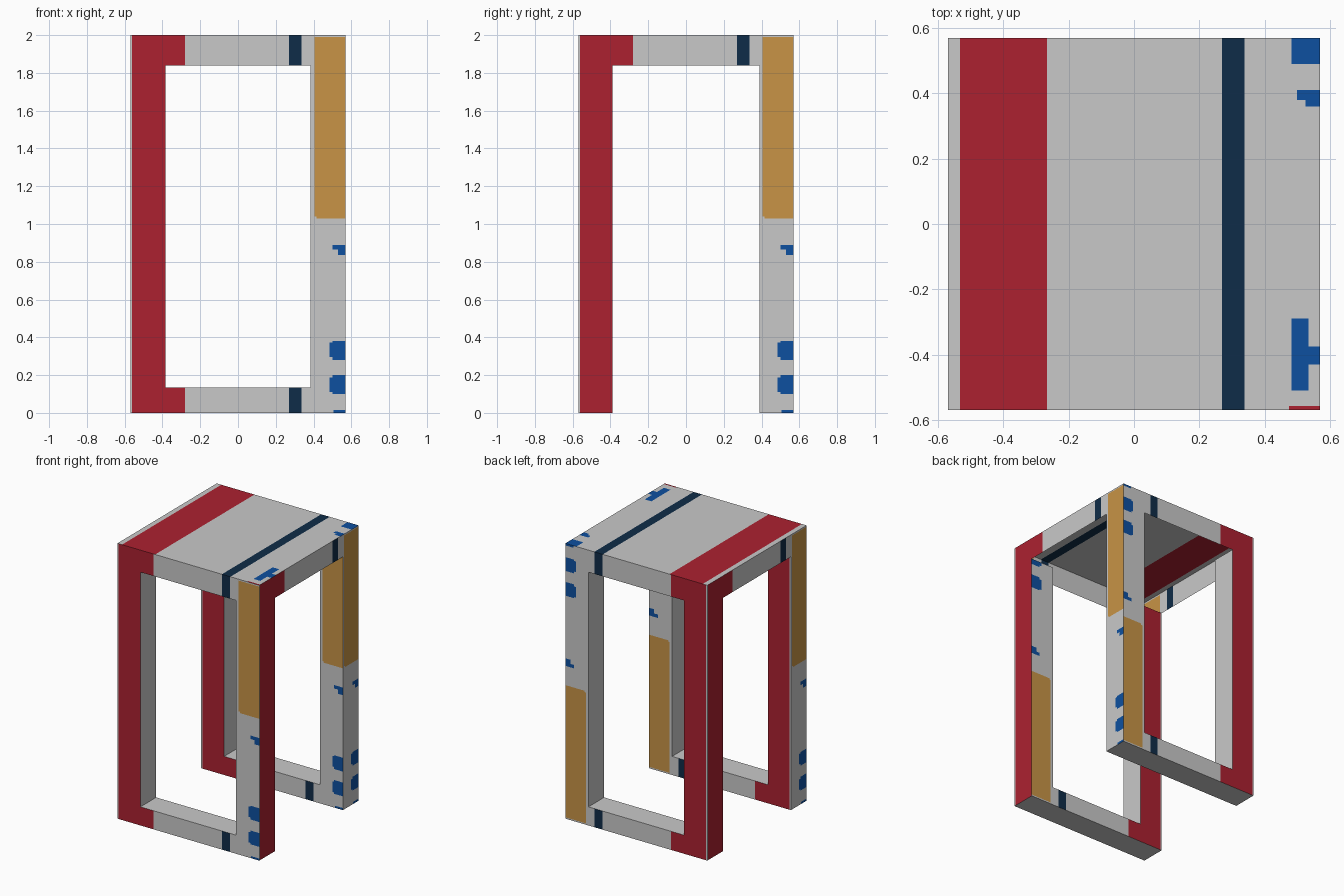
import bpy
from mathutils import Vector

if "Cube" in bpy.data.objects:
    bpy.data.objects.remove(bpy.data.objects["Cube"])

W, D, H = 0.57, 0.39, 2.0          # half width, inner leg depth, height
HX, RUN, RAIL = 0.385, 0.135, 1.84  # opening half width, runner top, rail bottom


def srgb(*c):
    return tuple((v / 255 / 12.92) if v < 10 else ((v / 255 + 0.055) / 1.055) ** 2.4 for v in c) + (1.0,)


COLORS = {
    "light_grey": srgb(201, 201, 201),
    "red": srgb(172, 33, 48),
    "navy": srgb(15, 44, 72),
    "ochre": srgb(200, 148, 70),
    "blue": srgb(13, 80, 160),
}
NAMES = list(COLORS)
MATS = []
for name, col in COLORS.items():
    m = bpy.data.materials.new(name)
    m.diffuse_color = col
    m.use_nodes = True
    m.node_tree.nodes["Principled BSDF"].inputs["Base Color"].default_value = m.diffuse_color
    MATS.append(m)
GREY, RED, NAVY, OCHRE, BLUE = range(5)

# Painted areas as (u0, u1, v0, v1, colour)
SIDE_PAINT = [
    (-0.56, -0.28, 0, 2, RED),
    (0.27, 0.335, 0, 2, NAVY),
    (0.405, W, 1.04, 1.99, OCHRE), (0.415, W, 1.03, 1.04, OCHRE),
    (0.50, W, 0.28, 0.38, BLUE), (0.485, 0.50, 0.295, 0.372, BLUE),
    (0.50, W, 0.10, 0.20, BLUE), (0.485, 0.50, 0.11, 0.187, BLUE),
    (0.50, W, 0.865, 0.89, BLUE), (0.53, W, 0.835, 0.865, BLUE),
    (0.505, W, 0, 0.015, BLUE),
]
TOP_PAINT = [
    (-0.533, -0.267, -W, W, RED),
    (0.27, 0.338, -W, W, NAVY),
    (0.482, W, 0.49, W, BLUE),
    (0.50, W, 0.38, 0.41, BLUE), (0.525, W, 0.36, 0.38, BLUE),
    (0.482, 0.535, -0.51, -0.29, BLUE), (0.535, W, -0.43, -0.375, BLUE),
    (0.475, W, -W, -0.558, RED),
]


def panel(name, u, v, place, normal, paint=(), hole=None):
    """Flat sheet over u, v cut along the paint edges, with an optional opening."""
    rects = list(paint) + ([hole + (0,)] if hole else [])
    us = sorted({x for r in rects for x in r[:2] if u[0] < x < u[1]} | set(u))
    vs = sorted({x for r in rects for x in r[2:4] if v[0] < x < v[1]} | set(v))
    verts, index, faces, cols = [], {}, [], []

    def vert(a, b):
        if (a, b) not in index:
            index[a, b] = len(verts)
            verts.append(Vector(place(a, b)))
        return index[a, b]

    for a0, a1 in zip(us, us[1:]):
        for b0, b1 in zip(vs, vs[1:]):
            ca, cb = (a0 + a1) / 2, (b0 + b1) / 2
            inside = lambda r: r[0] < ca < r[1] and r[2] < cb < r[3]
            if hole and inside(hole):
                continue
            f = [vert(a0, b0), vert(a1, b0), vert(a1, b1), vert(a0, b1)]
            p = [verts[i] for i in f]
            if (p[1] - p[0]).cross(p[2] - p[0]).dot(Vector(normal)) < 0:
                f.reverse()
            faces.append(f)
            hits = [r[4] for r in paint if inside(r)]
            cols.append(hits[-1] if hits else GREY)
    me = bpy.data.meshes.new(name)
    me.from_pydata(verts, [], faces)
    for m in MATS:
        me.materials.append(m)
    for poly, c in zip(me.polygons, cols):
        poly.material_index = c
    me.update()
    ob = bpy.data.objects.new(name, me)
    bpy.context.collection.objects.link(ob)
    return ob


FULL, TALL = (-W, W), (0, H)

# Seat sheet
panel("seat_top", FULL, FULL, lambda a, b: (a, b, H), (0, 0, 1), TOP_PAINT)

# Outer front and back frames; the back pattern is upside down
panel("front_frame", FULL, TALL, lambda a, b: (a, -W, b), (0, -1, 0),
      SIDE_PAINT, (-HX, HX, RUN, RAIL))
panel("back_frame", FULL, TALL, lambda a, b: (a, W, H - b), (0, 1, 0),
      SIDE_PAINT, (-HX, HX, H - RAIL, H - RUN))

# Outer side frames, open at the floor
for name, s in (("right_frame", 1), ("left_frame", -1)):
    panel(name, FULL, TALL, lambda a, b: (s * W, s * a, b), (s, 0, 0),
          SIDE_PAINT, (-D, D, -1, RAIL))

# Inner faces of the front and back legs and runners
panel("back_inner_frame", FULL, (0, RAIL), lambda a, b: (a, D, b), (0, -1, 0),
      SIDE_PAINT, (-HX, HX, RUN, 3))
panel("front_inner_frame", FULL, (H - RAIL, H), lambda a, b: (a, -D, H - b), (0, 1, 0),
      SIDE_PAINT, (-HX, HX, -1, H - RUN))

# Plain faces of the legs and runners
for end, t in (("front", -1), ("back", 1)):
    depth = (D, W)
    for side, s in (("left", -1), ("right", 1)):
        panel(f"{end}_{side}_leg_inside", depth, (RUN, RAIL),
              lambda a, b: (s * HX, t * a, b), (-s, 0, 0))
    panel(f"{end}_runner_top", (-HX, HX), depth, lambda a, b: (a, t * b, RUN), (0, 0, 1))
    panel(f"{end}_runner_bottom", FULL, depth, lambda a, b: (a, t * b, 0), (0, 0, -1))
